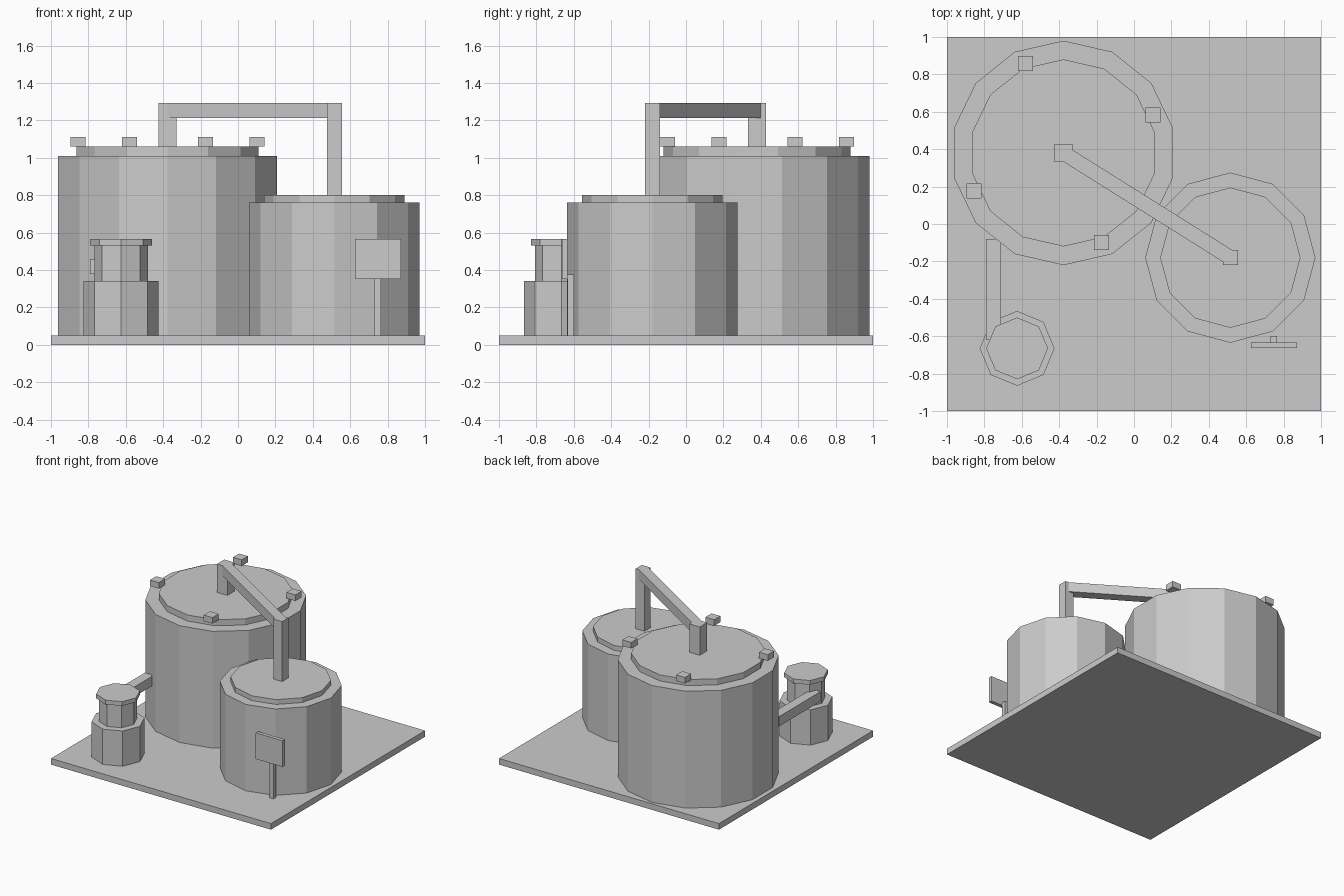
import bpy
import math
from mathutils import Vector

cube = bpy.data.objects.get("Cube")
if cube:
    bpy.data.objects.remove(cube, do_unlink=True)

# One plain grey for everything
grey = bpy.data.materials.new("plain_grey")
grey.use_nodes = True
grey.diffuse_color = (0.6, 0.6, 0.6, 1)
grey.node_tree.nodes["Principled BSDF"].inputs["Base Color"].default_value = (0.6, 0.6, 0.6, 1)


def finish(name):
    obj = bpy.context.object
    obj.name = name
    obj.data.materials.append(grey)
    return obj


def drum(name, centre, radius, bottom, top, sides):
    """Upright flat-sided cylinder with a corner pointing to the back."""
    bpy.ops.mesh.primitive_cylinder_add(
        vertices=sides, radius=radius, depth=top - bottom,
        location=(*centre, (bottom + top) / 2))
    return finish(name)


def box(name, centre, size, bottom, top, turn=0):
    """Box with the given footprint between two heights."""
    bpy.ops.mesh.primitive_cube_add(
        size=1, location=(*centre, (bottom + top) / 2), rotation=(0, 0, turn))
    obj = finish(name)
    obj.scale = (*size, top - bottom)
    return obj


FLOOR = 0.05
BIG = Vector((-0.377, 0.38))
SMALL = Vector((0.515, -0.18))
PUMP = Vector((-0.625, -0.665))

# Base slab
box("base_slab", (0, 0), (2, 2), 0, FLOOR)

# Large tank with lid and four lid clamps
drum("large_tank", BIG, 0.6, FLOOR, 1.01, 14)
drum("large_tank_lid", BIG, 0.5, 1.01, 1.06, 14)
for i in range(4):
    angle = 0.4 + i * math.pi / 2
    spot = BIG + 0.52 * Vector((math.cos(angle), math.sin(angle)))
    box(f"lid_clamp_{i + 1}", spot, (0.08, 0.08), 1.06, 1.11)

# Small tank with lid
drum("small_tank", SMALL, 0.455, FLOOR, 0.76, 12)
drum("small_tank_lid", SMALL, 0.375, 0.76, 0.8, 12)

# Overhead pipe joining the two lids
PIPE_TOP = 1.293
box("large_tank_riser", BIG, (0.095, 0.095), 1.06, PIPE_TOP)
box("small_tank_riser", SMALL, (0.08, 0.08), 0.8, PIPE_TOP)
run = SMALL - BIG
box("overhead_pipe", (BIG + SMALL) / 2, (run.length, 0.08),
    PIPE_TOP - 0.08, PIPE_TOP, math.atan2(run.y, run.x))

# Pump with neck, cap and feed pipe to the large tank
drum("pump_body", PUMP, 0.2, FLOOR, 0.34, 8)
drum("pump_neck", PUMP, 0.143, 0.34, 0.53, 8)
drum("pump_cap", PUMP, 0.165, 0.53, 0.565, 8)
box("feed_pipe", (-0.75, -0.35), (0.08, 0.54), 0.38, 0.46)

# Sign on a post in front of the small tank
box("sign_post", (0.748, -0.617), (0.035, 0.035), FLOOR, 0.375)
box("sign_board", (0.748, -0.648), (0.245, 0.03), 0.352, 0.567)
